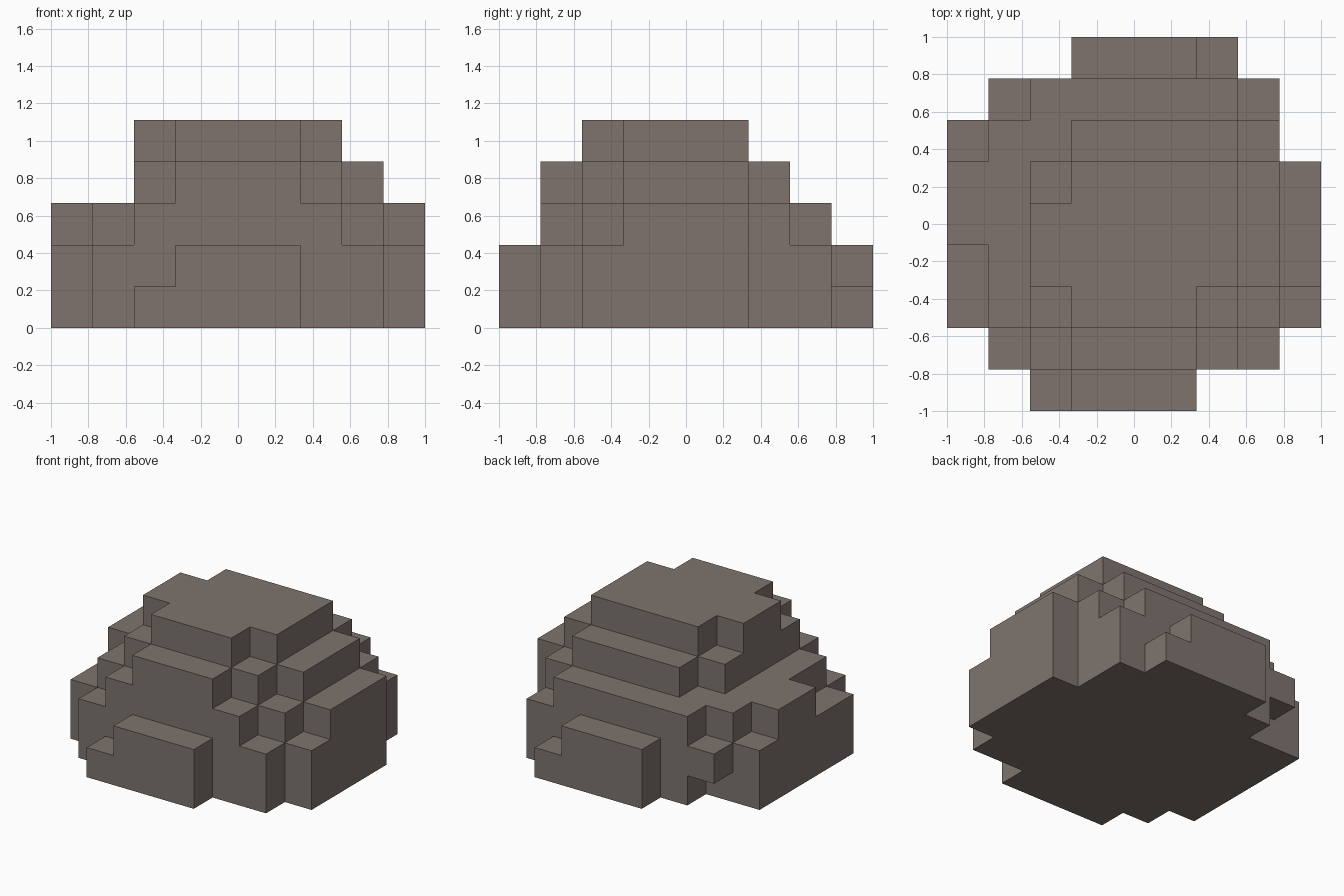
import bpy, bmesh, math
from mathutils import Vector

if "Cube" in bpy.data.objects:
    bpy.data.objects.remove(bpy.data.objects["Cube"])

N = 9                # cells along each side
S = 2.0 / N          # cell size

# Each layer, bottom to top: {row from front: (first, last) filled cell in x}
LAYERS = [
    {0: (2, 5), 1: (1, 7), 2: (0, 8), 3: (0, 8), 4: (0, 8), 5: (0, 8), 6: (0, 7), 7: (2, 7), 8: (3, 6)},
    {0: (3, 5), 1: (1, 7), 2: (0, 8), 3: (0, 8), 4: (0, 8), 5: (0, 8), 6: (0, 7), 7: (1, 7), 8: (3, 5)},
    {1: (2, 6), 2: (1, 7), 3: (1, 8), 4: (0, 8), 5: (0, 8), 6: (1, 7), 7: (2, 6)},
    {1: (3, 5), 2: (2, 6), 3: (2, 7), 4: (2, 7), 5: (2, 7), 6: (3, 6)},
    {2: (3, 5), 3: (2, 6), 4: (2, 6), 5: (3, 6)},
]

cells = {(i, j, k)
         for k, rows in enumerate(LAYERS)
         for j, (a, b) in rows.items()
         for i in range(a, b + 1)}

bm = bmesh.new()
corners = {}


def corner(p):
    """Shared vertex at a grid corner."""
    key = tuple(round(c) for c in p)
    if key not in corners:
        corners[key] = bm.verts.new((key[0] * S - 1, key[1] * S - 1, key[2] * S))
    return corners[key]


# Outer skin: one quad wherever a filled cell meets empty space
for cell in sorted(cells):
    for axis in range(3):
        for sign in (-1, 1):
            n = Vector((0, 0, 0))
            n[axis] = sign
            if tuple(int(c + d) for c, d in zip(cell, n)) in cells:
                continue
            u = Vector((0, 0, 0))
            u[(axis + 1) % 3] = 0.5
            v = n.cross(u)
            mid = Vector(cell) + Vector((0.5, 0.5, 0.5)) + n * 0.5
            bm.faces.new([corner(mid + d) for d in (-u - v, u - v, u + v, v - u)])

# Merge coplanar quads into large flat faces
bmesh.ops.dissolve_limit(bm, angle_limit=math.radians(1), verts=bm.verts[:], edges=bm.edges[:])

mesh = bpy.data.meshes.new("stepped_boulder")
bm.to_mesh(mesh)
bm.free()
boulder = bpy.data.objects.new("stepped_boulder", mesh)
bpy.context.collection.objects.link(boulder)

# Warm grey stone
stone = bpy.data.materials.new("stone")
stone.diffuse_color = (0.21, 0.175, 0.155, 1)
stone.use_nodes = True
stone.node_tree.nodes["Principled BSDF"].inputs["Base Color"].default_value = stone.diffuse_color
mesh.materials.append(stone)
